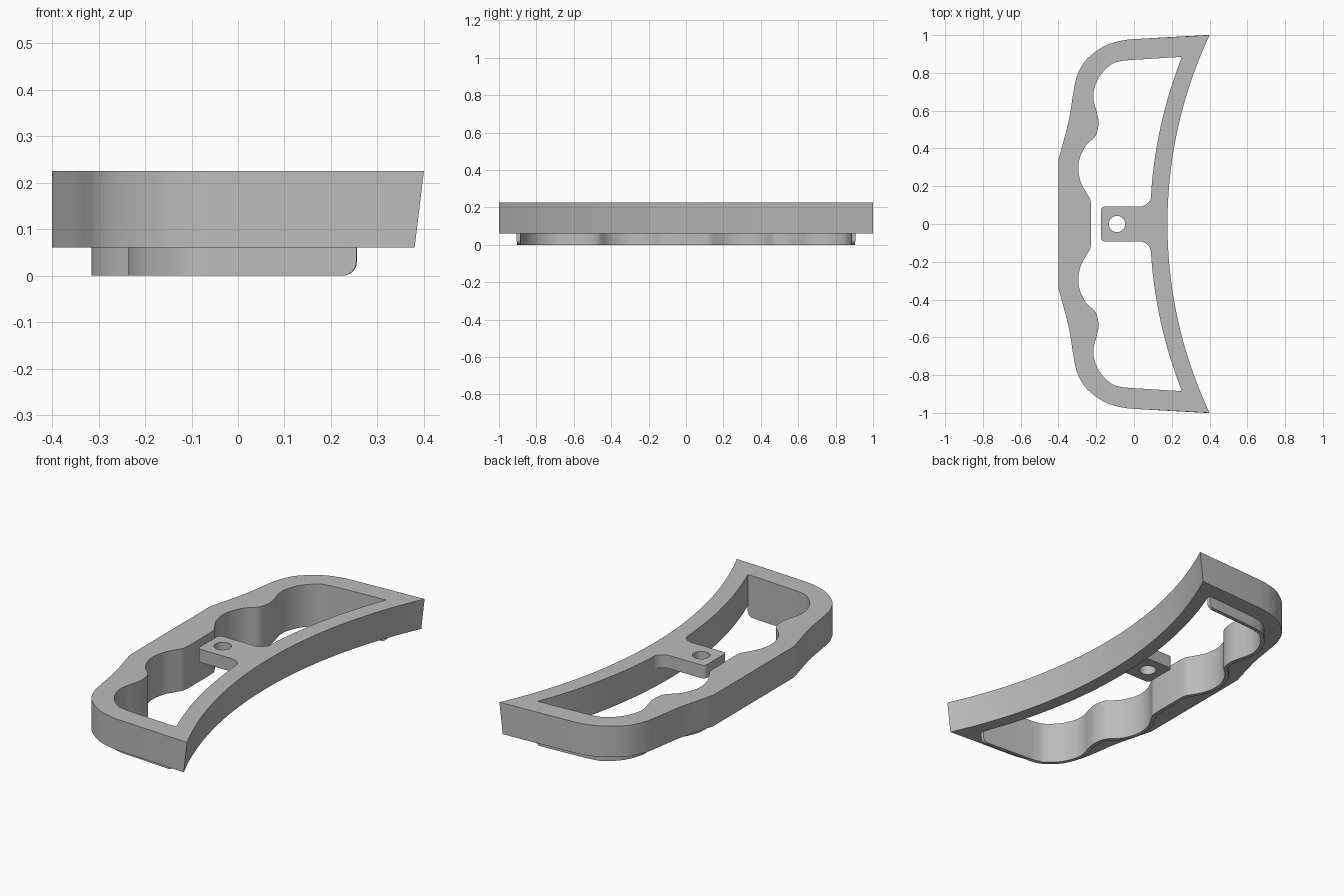
import bpy, bmesh, math
from mathutils import Vector

if "Cube" in bpy.data.objects:
    bpy.data.objects.remove(bpy.data.objects["Cube"])

BASE, TOP, TAB_BASE = 0.06, 0.225, 0.155
LIP, ROUND, LIP_END = 0.02, 0.03, 0.256

grey = bpy.data.materials.new("plain grey")
grey.use_nodes = True
grey.diffuse_color = (0.5, 0.5, 0.5, 1)
grey.node_tree.nodes["Principled BSDF"].inputs["Base Color"].default_value = grey.diffuse_color


def spline(points, steps=6):
    """Smooth path through the points."""
    p = [Vector(q) for q in points]
    p = [2 * p[0] - p[1]] + p + [2 * p[-1] - p[-2]]
    path = []
    for a, b, c, d in zip(p, p[1:], p[2:], p[3:]):
        for i in range(steps):
            t = i / steps
            path.append(0.5 * (2 * b + (c - a) * t + (2 * a - 5 * b + 4 * c - d) * t**2
                               + (3 * b - a - 3 * c + d) * t**3))
    return path + [p[-2]]


def arc(cx, cy, r, start, end, n):
    angles = [math.radians(start + (end - start) * i / n) for i in range(n + 1)]
    return [Vector((cx + r * math.cos(a), cy + r * math.sin(a))) for a in angles]


def mirrored(half):
    """Continue a path across the centre line."""
    return half + [Vector((p.x, -p.y)) for p in reversed(half)]


def finish(bm, name):
    bmesh.ops.recalc_face_normals(bm, faces=bm.faces)
    mesh = bpy.data.meshes.new(name)
    bm.to_mesh(mesh)
    bm.free()
    mesh.materials.append(grey)
    mesh.shade_smooth()
    mesh.set_sharp_from_angle(angle=math.radians(22))
    bpy.context.collection.objects.link(bpy.data.objects.new(name, mesh))


def prism(name, loops, z0, z1, draft=lambda p: 0):
    """Solid between two heights; later loops are holes."""
    bm = bmesh.new()
    caps = ([], [])
    for loop in loops:
        rings = ([bm.verts.new((p.x + draft(p), p.y, z0)) for p in loop],
                 [bm.verts.new((p.x, p.y, z1)) for p in loop])
        for cap, ring in zip(caps, rings):
            cap.extend(bm.edges.new((ring[i - 1], ring[i])) for i in range(len(ring)))
        low, high = rings
        for i in range(len(loop)):
            bm.faces.new((low[i - 1], low[i], high[i], high[i - 1]))
    for cap in caps:
        bmesh.ops.triangle_fill(bm, use_beauty=True, use_dissolve=False,
                                edges=cap, normal=(0, 0, 1))
    finish(bm, name)


# Curved bar faces
def outer_bow(y):
    return 0.177 + 2.353 - math.sqrt(2.353**2 - y * y)


def inner_bow(y):
    return 0.085 + 2.4 - math.sqrt(2.4**2 - y * y)


N = 48
outer_bar = [Vector((outer_bow(y), y)) for y in (-1 + 2 * i / N for i in range(N + 1))]
inner_bar = [Vector((inner_bow(y), y)) for y in (0.885 * (2 * i / N - 1) for i in range(N + 1))]

# Grip outline and finger-shaped opening
outer_grip = mirrored(spline([(-0.03, 0.977), (-0.1, 0.963), (-0.17, 0.935), (-0.257, 0.865),
                              (-0.303, 0.78), (-0.322, 0.69), (-0.347, 0.54), (-0.4, 0.34)]))
inner_grip = mirrored([Vector((inner_bar[-1].x, 0.885))]
                      + spline([(-0.02, 0.868), (-0.07, 0.862), (-0.12, 0.845), (-0.18, 0.785),
                                (-0.212, 0.71), (-0.213, 0.65), (-0.198, 0.595), (-0.188, 0.537),
                                (-0.202, 0.47), (-0.255, 0.415), (-0.287, 0.35), (-0.295, 0.29),
                                (-0.283, 0.225), (-0.255, 0.17), (-0.232, 0.13), (-0.227, 0.09)]))

prism("grip_frame", [outer_bar + outer_grip, inner_grip + inner_bar[1:-1]], BASE, TOP,
      lambda p: -0.02 if abs(p.x - outer_bow(p.y)) < 1e-4 else 0)

# Mounting tab with filleted root and screw hole
fillet = arc(0.027, 0.159, 0.067, 0, -90, 8)
corner = arc(-0.155, 0.072, 0.02, 90, 180, 5)
root = [p for p in inner_bar if abs(p.y) < 0.17]
prism("mounting_tab", [root + mirrored(fillet + corner), arc(-0.09, 0, 0.043, 0, 345, 23)],
      TAB_BASE, TOP)

# Thin lip below the grip, with rounded ends
slope = (0.885 - 0.868) / (inner_bar[-1].x + 0.02)
end_points = [Vector((LIP_END - ROUND + ROUND * math.sin(math.radians(a)), 0)) for a in range(90, -1, -15)]
for p in end_points:
    p.y = 0.868 + slope * (p.x + 0.02)
half = inner_grip[1:len(inner_grip) // 2]
path = mirrored(end_points + half)
bm = bmesh.new()
sections = []
for i, p in enumerate(path):
    t = (path[min(i + 1, len(path) - 1)] - path[max(i - 1, 0)]).normalized()
    q = p + LIP * Vector((t.y, -t.x))
    over = min(max(p.x - (LIP_END - ROUND), 0), ROUND)
    z = ROUND - math.sqrt(max(ROUND**2 - over**2, 0))
    sections.append([bm.verts.new((a.x, a.y, h))
                     for a, h in ((p, z), (q, z), (q, BASE), (p, BASE))])
for a, b in zip(sections, sections[1:]):
    for k in range(4):
        bm.faces.new((a[k - 1], a[k], b[k], b[k - 1]))
bm.faces.new(sections[0])
bm.faces.new(sections[-1])
finish(bm, "lower_lip")
